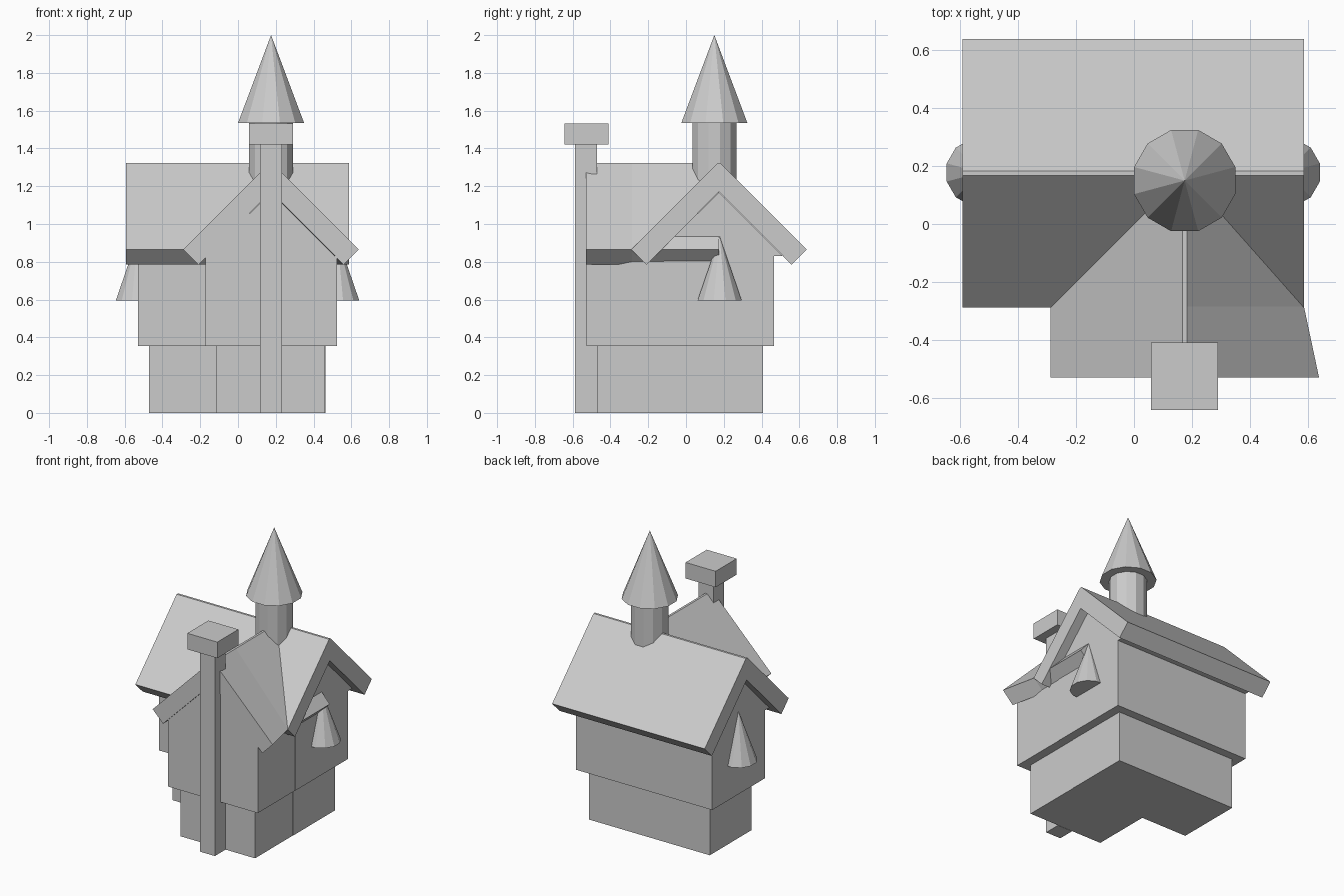
import bpy
import math

default = bpy.data.objects.get("Cube")
if default:
    bpy.data.objects.remove(default, do_unlink=True)

# One plain grey for the whole building
GREY = (0.6, 0.6, 0.6, 1.0)
grey = bpy.data.materials.new("plain grey")
grey.use_nodes = True
grey.diffuse_color = GREY
grey.node_tree.nodes["Principled BSDF"].inputs["Base Color"].default_value = GREY

CENTRE = 0.175      # shared ridge position of the hall (y) and the wing (x)
LEDGE = 0.355       # height of the overhanging upper storey


def loft(name, rings):
    """Solid through matching closed rings of points, capped at both ends."""
    n = len(rings[0])
    faces = [list(range(n)), [(len(rings) - 1) * n + i for i in range(n)][::-1]]
    for r in range(len(rings) - 1):
        for i in range(n):
            j = (i + 1) % n
            faces.append([r * n + i, (r + 1) * n + i, (r + 1) * n + j, r * n + j])
    mesh = bpy.data.meshes.new(name)
    mesh.from_pydata([p for ring in rings for p in ring], [], faces)
    obj = bpy.data.objects.new(name, mesh)
    bpy.context.collection.objects.link(obj)
    mesh.materials.append(grey)
    # Consistent outward normals
    bpy.context.view_layer.objects.active = obj
    obj.select_set(True)
    bpy.ops.object.mode_set(mode='EDIT')
    bpy.ops.mesh.select_all(action='SELECT')
    bpy.ops.mesh.normals_make_consistent(inside=False)
    bpy.ops.object.mode_set(mode='OBJECT')
    obj.select_set(False)
    return obj


def box(name, x0, x1, y0, y1, z0, z1):
    return loft(name, [[(x0, y0, z), (x1, y0, z), (x1, y1, z), (x0, y1, z)]
                       for z in (z0, z1)])


def along_x(profile, x):
    return [(x, CENTRE + a, z) for a, z in profile]


def along_y(profile, y):
    return [(CENTRE + a, y, z) for a, z in profile]


def cone(name, x, y, z0, z1, r0, r1=0):
    """Twelve-sided cone or drum with flats facing the axes."""
    bpy.ops.mesh.primitive_cone_add(
        vertices=12, radius1=r0, radius2=r1, depth=z1 - z0,
        location=(x, y, (z0 + z1) / 2), rotation=(0, 0, math.radians(15)))
    obj = bpy.context.object
    obj.name = name
    obj.data.materials.append(grey)
    obj.select_set(False)


def gable(half, spread):
    """Upper wall outline: straight sides, then a gable under the roof."""
    return [(-half, LEDGE), (half, LEDGE), (half, 0.83), (spread, 0.83),
            (0, 1.168), (-spread, 0.83), (-half, 0.83)]


def chevron(right):
    """Roof slab outline; right is the reach of the eave on the plus side."""
    return [(-0.464, 0.865), (-0.008, 1.322), (0.008, 1.322), (right, 0.865),
            (right - 0.08, 0.785), (0, 1.17), (-0.384, 0.785)]


# Lower storey
box("hall_base", -0.47, 0.463, -0.055, 0.408, 0, LEDGE)
box("wing_base", -0.115, 0.461, -0.47, 0.1, 0, LEDGE)

# Upper storey with gables
hall = gable(0.292, 0.338)
loft("hall_walls", [along_x(hall, -0.53), along_x(hall, 0.525)])
wing = gable(0.348, 0.338)
loft("wing_walls", [along_y(wing, -0.528), along_y(wing, CENTRE)])

# Crossing roofs; the wing eave flares towards the front
hall_roof = chevron(0.464)
loft("hall_roof", [along_x(hall_roof, -0.592), along_x(hall_roof, 0.588)])
inner = chevron(0.412)
loft("wing_roof", [along_y(chevron(0.464), -0.53), along_y(inner, -0.285),
                   along_y(inner, CENTRE)])

# Chimney
box("chimney_stack", 0.117, 0.233, -0.588, -0.472, 0, 1.43)
box("chimney_cap", 0.058, 0.29, -0.643, -0.41, 1.42, 1.532)

# Turret on the ridge
cone("turret_drum", CENTRE, 0.15, 1.175, 1.54, 0.121, 0.121)
cone("turret_spire", CENTRE, 0.15, 1.535, 2.0, 0.181)

# Half-sunk cone on each end gable
for side, x in (("left", 0.525), ("right", -0.53)):
    cone(side + "_wall_cone", x, 0.178, 0.595, 0.935, 0.121)
